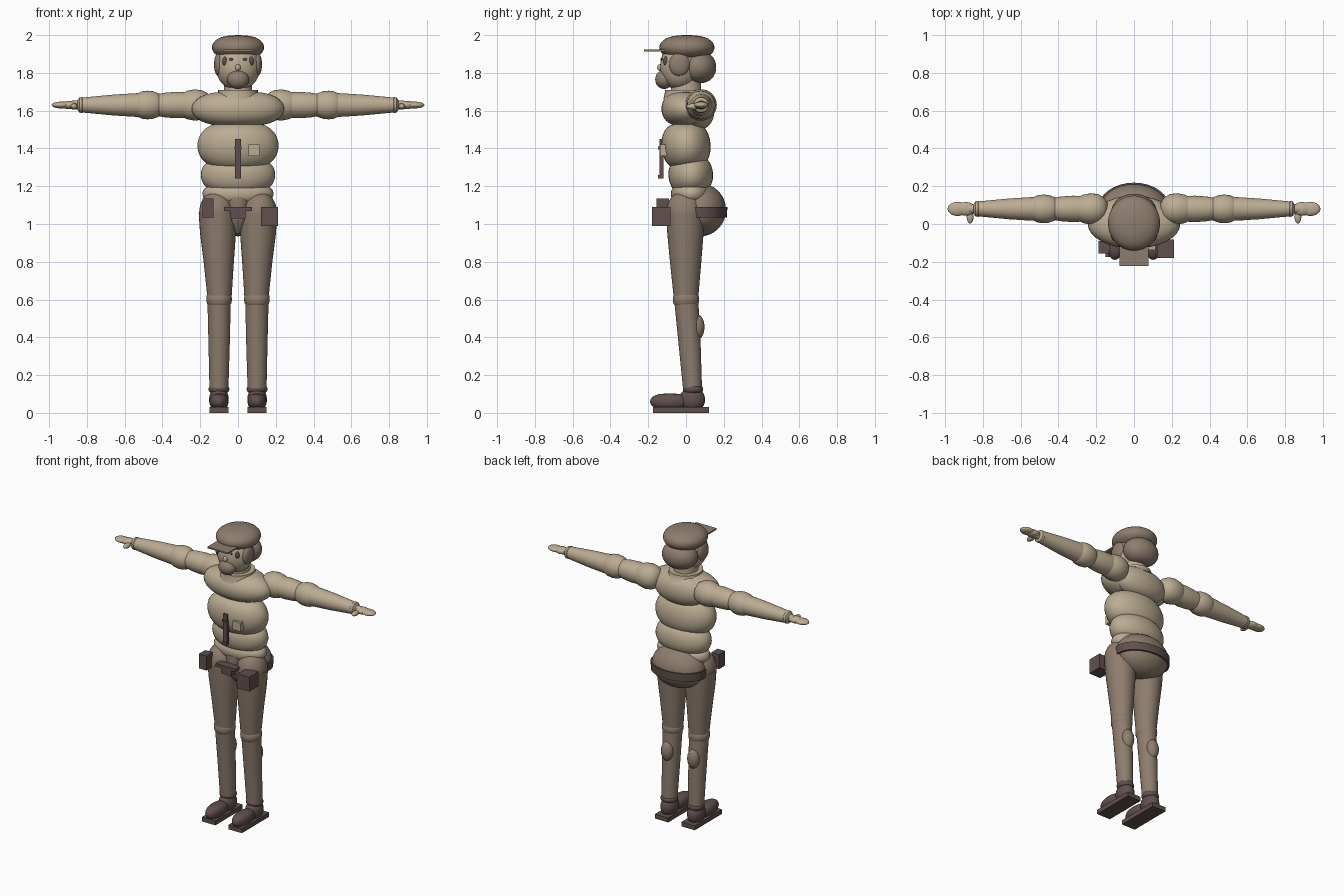
import bpy, bmesh, math
from mathutils import Vector, Matrix


def material(name, rgb):
    m = bpy.data.materials.new(name)
    m.diffuse_color = (*rgb, 1)
    return m


TAN = material("tan", (0.50, 0.41, 0.29))
BROWN = material("brown", (0.27, 0.205, 0.155))
DARK = material("dark_brown", (0.115, 0.08, 0.075))
SEG = 32


def finish(name, bm, mat, smooth=True):
    bmesh.ops.recalc_face_normals(bm, faces=bm.faces)
    me = bpy.data.meshes.new(name)
    bm.to_mesh(me)
    bm.free()
    me.materials.append(mat)
    ob = bpy.data.objects.new(name, me)
    bpy.context.collection.objects.link(ob)
    if smooth:
        bpy.ops.object.select_all(action='DESELECT')
        bpy.context.view_layer.objects.active = ob
        ob.select_set(True)
        bpy.ops.object.shade_smooth_by_angle(angle=math.radians(40))
    return ob


def loft(name, rings, mat, axis='z', side=1, tilt=0):
    """Elliptical rings (t, a, b, ra, rb) along z (a=x, b=y) or x (a=y, b=z)."""
    bm = bmesh.new()
    loops = []
    for t, a, b, ra, rb in rings:
        loop = []
        for i in range(SEG):
            w = 2 * math.pi * i / SEG
            p, q = a + ra * math.cos(w), b + rb * math.sin(w)
            co = (side * p, q, t) if axis == 'z' else (side * t, p, q)
            loop.append(bm.verts.new(co))
        loops.append(loop)
    for lo, hi in zip(loops, loops[1:]):
        for i in range(SEG):
            j = (i + 1) % SEG
            bm.faces.new((lo[i], lo[j], hi[j], hi[i]))
    bm.faces.new(loops[0])
    bm.faces.new(loops[-1])
    if tilt:
        c = sum((v.co for v in bm.verts), Vector()) / len(bm.verts)
        bmesh.ops.rotate(bm, verts=bm.verts, cent=c,
                         matrix=Matrix.Rotation(math.radians(tilt), 3, 'X'))
    return finish(name, bm, mat)


def ball(name, c, r, mat, side=1, power=1.0, tilt=0, steps=16):
    """Ellipsoid; a power below 1 gives fuller, boxier sides."""
    rings = []
    for i in range(steps + 1):
        f = -math.pi / 2 + math.pi * i / steps
        k = max(math.cos(f), 0.02) ** power
        rings.append((c[2] + r[2] * math.sin(f), c[0], c[1], r[0] * k, r[1] * k))
    return loft(name, rings, mat, 'z', side, tilt)


def box(name, lo, hi, mat, side=1):
    bm = bmesh.new()
    bmesh.ops.create_cube(bm, size=1)
    for v in bm.verts:
        v.co = Vector(l + (h - l) * (k + 0.5) for l, h, k in zip(lo, hi, v.co))
        v.co.x *= side
    return finish(name, bm, mat, False)


# torso: stacked padded shirt sections
ball("chest", (0, 0.0, 1.61), (0.245, 0.13, 0.092), TAN, power=0.65)
ball("upper_back", (0, 0.06, 1.60), (0.19, 0.09, 0.10), TAN, power=0.8)
ball("belly", (0, 0.0, 1.415), (0.215, 0.13, 0.125), TAN, power=0.6, tilt=6)
ball("waist", (0, 0.025, 1.26), (0.197, 0.118, 0.095), TAN, power=0.5, tilt=6)
ball("shirt_hem", (0, 0.025, 1.16), (0.188, 0.105, 0.06), TAN, power=0.5)
loft("collar", [(1.66, 0, 0.01, 0.13, 0.13), (1.695, 0, 0.0, 0.105, 0.112),
                (1.71, 0, 0.0, 0.105, 0.112)], TAN)
loft("neck", [(1.68, 0, 0, 0.075, 0.08), (1.79, 0, 0, 0.075, 0.08)], TAN)

# head
ball("head", (0, -0.03, 1.835), (0.117, 0.107, 0.125), TAN, power=0.85)
ball("hair", (0, 0.065, 1.83), (0.12, 0.095, 0.085), BROWN, power=0.8)
ball("beard", (0, -0.115, 1.765), (0.058, 0.048, 0.05), BROWN)
ball("nose", (0, -0.137, 1.828), (0.014, 0.016, 0.018), TAN)
ball("cap", (0, 0.005, 1.935), (0.138, 0.146, 0.065), BROWN, power=0.75)
box("cap_brim", (-0.078, -0.222, 1.914), (0.078, -0.10, 1.924), BROWN)

# hips and belt
ball("hips", (0, 0.075, 1.075), (0.185, 0.137, 0.14), BROWN)
loft("crotch", [(0.95, 0, 0.0, 0.015, 0.03), (1.02, 0, 0.0, 0.06, 0.085),
                (1.14, 0, 0.01, 0.08, 0.09)], BROWN)
loft("belt", [(1.035, 0, 0.077, 0.19, 0.14), (1.09, 0, 0.077, 0.192, 0.142)], DARK)
box("buckle", (-0.04, -0.13, 1.03), (0.04, -0.08, 1.075), DARK)
box("buckle_plate", (-0.075, -0.135, 1.07), (0.075, -0.08, 1.09), DARK)
box("large_pouch", (0.123, -0.18, 0.99), (0.212, -0.082, 1.09), DARK)
box("small_pouch", (-0.187, -0.157, 1.035), (-0.13, -0.09, 1.135), DARK)

# tie and chest badge
box("tie", (-0.015, -0.14, 1.24), (0.015, -0.12, 1.45), DARK)
box("tie_knot", (-0.018, -0.147, 1.395), (0.018, -0.12, 1.41), DARK)
box("tie_tip", (-0.017, -0.147, 1.24), (0.017, -0.12, 1.26), DARK)
box("badge", (0.055, -0.138, 1.36), (0.115, -0.10, 1.42), TAN)

for s, tag in ((1, "_left"), (-1, "_right")):
    # face details
    ball("eye" + tag, (0.07, -0.107, 1.862), (0.014, 0.014, 0.024), DARK, s)
    ball("pupil" + tag, (0.037, -0.129, 1.872), (0.011, 0.006, 0.007), DARK, s)
    ball("sideburn" + tag, (0.103, -0.035, 1.845), (0.024, 0.055, 0.062), BROWN, s)

    # sleeve and forearm
    def arm(name, rings, mat=TAN):
        loft(name + tag, [(x, 0.08, 1.63, r, r) for x, r in rings], mat, 'x', s)

    arm("shoulder", [(0.14, 0.03), (0.16, 0.062), (0.19, 0.078), (0.23, 0.083),
                     (0.27, 0.075), (0.30, 0.06), (0.31, 0.03)])
    arm("upper_arm", [(0.26, 0.066), (0.32, 0.07), (0.38, 0.066), (0.43, 0.058)])
    arm("elbow", [(0.40, 0.045), (0.42, 0.062), (0.45, 0.073), (0.48, 0.076),
                  (0.51, 0.072), (0.54, 0.058), (0.55, 0.045)])
    arm("forearm", [(0.50, 0.064), (0.55, 0.062), (0.66, 0.055), (0.83, 0.039)])
    arm("cuff", [(0.81, 0.030), (0.825, 0.042), (0.84, 0.040), (0.85, 0.025)])
    arm("wrist", [(0.83, 0.025), (0.88, 0.023)])
    ball("palm" + tag, (0.89, 0.08, 1.63), (0.05, 0.036, 0.022), TAN, s)
    ball("fingers" + tag, (0.935, 0.08, 1.63), (0.052, 0.037, 0.018), TAN, s)
    ball("thumb" + tag, (0.868, 0.038, 1.622), (0.018, 0.036, 0.016), TAN, s)

    # trouser leg
    ball("thigh_top" + tag, (0.112, -0.005, 1.055), (0.094, 0.1, 0.115), BROWN, s,
         power=0.8)
    loft("thigh" + tag, [(0.61, 0.098, 0.0, 0.064, 0.065),
                         (0.80, 0.102, -0.002, 0.08, 0.083),
                         (0.95, 0.106, -0.003, 0.095, 0.096),
                         (1.055, 0.108, -0.003, 0.10, 0.102)], BROWN, 'z', s)
    loft("knee" + tag, [(0.57, 0.1, 0.0, 0.058, 0.06), (0.58, 0.1, 0.0, 0.065, 0.067),
                        (0.60, 0.1, 0.0, 0.068, 0.069), (0.62, 0.1, 0.0, 0.066, 0.067),
                        (0.63, 0.1, 0.0, 0.058, 0.06)], BROWN, 'z', s)
    loft("shin" + tag, [(0.12, 0.101, 0.035, 0.05, 0.05),
                        (0.35, 0.1, 0.02, 0.056, 0.058),
                        (0.60, 0.1, 0.001, 0.062, 0.064)], BROWN, 'z', s)
    ball("calf" + tag, (0.1, 0.058, 0.455), (0.042, 0.04, 0.068), BROWN, s)

    # shoe
    ball("ankle_cuff" + tag, (0.101, 0.037, 0.125), (0.055, 0.054, 0.024), DARK, s,
         power=0.5)
    ball("shoe_heel" + tag, (0.101, 0.033, 0.07), (0.052, 0.068, 0.055), DARK, s,
         power=0.6)
    ball("shoe_toe" + tag, (0.101, -0.085, 0.06), (0.05, 0.105, 0.042), DARK, s,
         power=0.6)
    box("sole" + tag, (0.05, -0.175, 0.0), (0.152, 0.122, 0.03), DARK, s)
